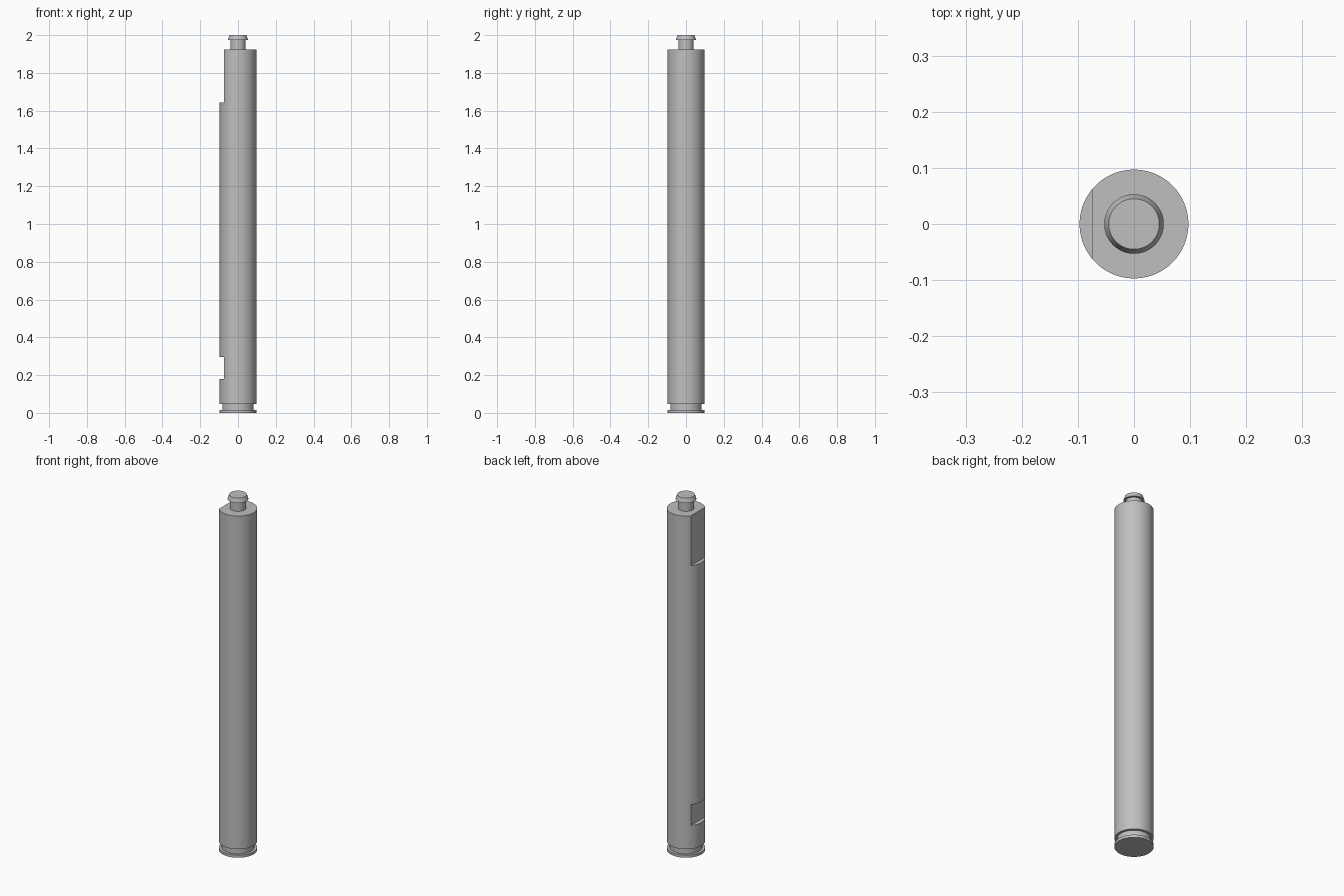
import bpy
import bmesh
import math

if "Cube" in bpy.data.objects:
    bpy.data.objects.remove(bpy.data.objects["Cube"])

SIDES = 96
RADIUS = 0.097
FLAT_X = -0.074
BODY_TOP = 1.923

steel = bpy.data.materials.new("grey_steel")
steel.use_nodes = True
colour = (0.52, 0.52, 0.52, 1)
steel.diffuse_color = colour
steel.node_tree.nodes["Principled BSDF"].inputs["Base Color"].default_value = colour


def lathe(name, profile):
    """Spin a closed (radius, height) profile around the z axis."""
    bm = bmesh.new()
    verts = [bm.verts.new((r, 0, z)) for r, z in profile]
    edges = [bm.edges.new(pair) for pair in zip(verts, verts[1:])]
    bmesh.ops.spin(bm, geom=verts + edges, cent=(0, 0, 0), axis=(0, 0, 1),
                   angle=math.tau, steps=SIDES, use_duplicate=False)
    bmesh.ops.remove_doubles(bm, verts=bm.verts, dist=0.00001)
    bmesh.ops.recalc_face_normals(bm, faces=bm.faces)
    mesh = bpy.data.meshes.new(name)
    bm.to_mesh(mesh)
    bm.free()
    mesh.materials.append(steel)
    obj = bpy.data.objects.new(name, mesh)
    bpy.context.collection.objects.link(obj)
    return obj


def activate(obj):
    bpy.ops.object.select_all(action="DESELECT")
    obj.select_set(True)
    bpy.context.view_layer.objects.active = obj


def cut_flat(obj, low, high):
    """Mill a flat into the -x side between two heights."""
    bpy.ops.mesh.primitive_cube_add(size=1, location=(FLAT_X - 0.1, 0, (low + high) / 2))
    cutter = bpy.context.object
    cutter.name = "flat_cutter"
    cutter.scale = (0.2, 0.4, high - low)
    cutter.hide_render = True
    cutter.data.materials.append(steel)
    activate(obj)
    mod = obj.modifiers.new("flat", "BOOLEAN")
    mod.operation = "DIFFERENCE"
    mod.solver = "EXACT"
    mod.object = cutter
    bpy.ops.object.modifier_apply(modifier=mod.name)
    bpy.data.objects.remove(cutter)


# Shaft: base disc, retaining groove, long body, neck and tapered tip
shaft = lathe("shaft", [
    (0, 0), (RADIUS, 0), (RADIUS, 0.015),
    (0.083, 0.015), (0.083, 0.048),
    (RADIUS, 0.048), (RADIUS, BODY_TOP),
    (0.041, BODY_TOP), (0.041, 1.975),
    (0.053, 1.975), (0.045, 2), (0, 2),
])

# Flats: one short near the base, one open at the top
cut_flat(shaft, 0.18, 0.297)
cut_flat(shaft, 1.642, BODY_TOP + 0.02)

activate(shaft)
bpy.ops.object.shade_smooth_by_angle(angle=math.radians(20))
